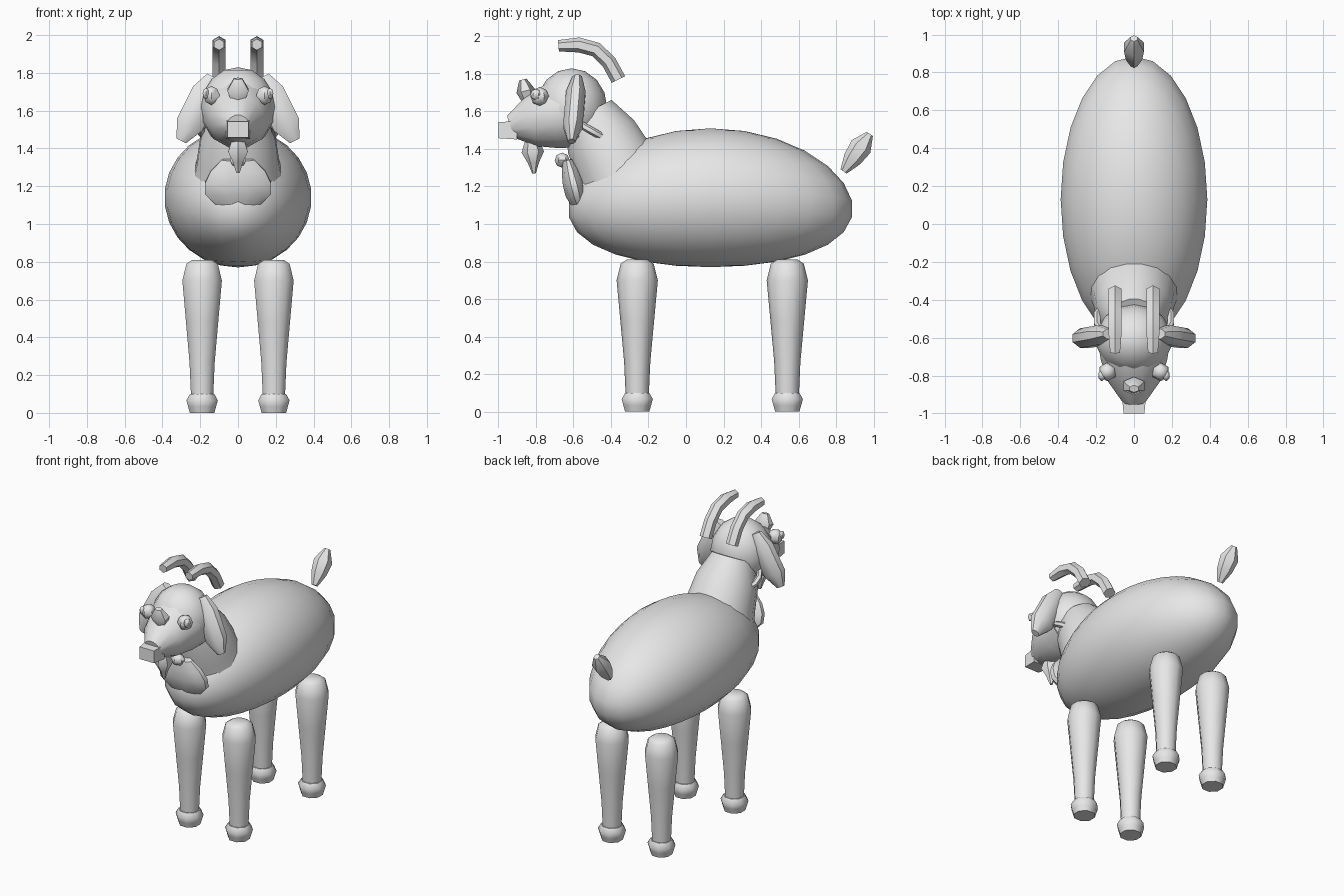
import bpy
import bmesh
from math import sin, cos, pi, radians
from mathutils import Matrix, Vector

default_cube = bpy.data.objects.get("Cube")
if default_cube:
    bpy.data.objects.remove(default_cube, do_unlink=True)

grey = bpy.data.materials.new("plain_grey")
grey.use_nodes = True
grey.diffuse_color = (0.8, 0.8, 0.8, 1)
grey.node_tree.nodes["Principled BSDF"].inputs["Base Color"].default_value = grey.diffuse_color

SIDEWAYS = Vector((1, 0, 0))
LENGTHWAYS = Vector((0, 1, 0))


def finish(name, bm, paired):
    """Turn a bmesh into a smooth shaded object, mirrored when it is one of a pair."""
    bmesh.ops.recalc_face_normals(bm, faces=bm.faces)
    mesh = bpy.data.meshes.new(name)
    bm.to_mesh(mesh)
    bm.free()
    mesh.materials.append(grey)
    part = bpy.data.objects.new(name, mesh)
    bpy.context.collection.objects.link(part)
    bpy.ops.object.select_all(action="DESELECT")
    part.select_set(True)
    bpy.context.view_layer.objects.active = part
    bpy.ops.object.shade_smooth_by_angle(angle=radians(45))
    if paired:
        mirror = part.modifiers.new("mirror", "MIRROR")
        mirror.use_mirror_merge = False
    return part


def ball(name, centre, radii, segments=16, paired=False):
    """Stretched sphere."""
    bm = bmesh.new()
    placement = Matrix.Translation(centre) @ Matrix.Diagonal((*radii, 1))
    bmesh.ops.create_uvsphere(bm, u_segments=segments, v_segments=segments // 2 + 1,
                              radius=1, matrix=placement)
    return finish(name, bm, paired)


def limb(name, start, end, radii, sides=8, arch=(0, 0, 0), axis=SIDEWAYS,
         stretch=1, domed=False, paired=False):
    """Tube with evenly spaced radii, bowed by arch and stretched along axis."""
    start, end, arch = Vector(start), Vector(end), Vector(arch)
    last = len(radii) - 1
    stations = []
    for k, radius in enumerate(radii):
        t = k / last
        centre = start.lerp(end, t) + arch * sin(pi * t)
        heading = (end - start + arch * pi * cos(pi * t)).normalized()
        stations.append((centre, heading, radius))
    if domed:
        centre, heading, radius = stations[-1]
        stations += [(centre + heading * radius * rise, heading, radius * spread)
                     for rise, spread in ((0.8, 0.8), (1, 0.5))]

    bm = bmesh.new()
    rings = []
    for centre, heading, radius in stations:
        normal = axis.cross(heading).normalized()
        angles = [2 * pi * (i + 0.5) / sides for i in range(sides)]
        rings.append([bm.verts.new(centre + radius * (axis * stretch * cos(a) + normal * sin(a)))
                      for a in angles])
    for ring, following in zip(rings, rings[1:]):
        for i in range(sides):
            j = (i + 1) % sides
            bm.faces.new((ring[i], ring[j], following[j], following[i]))
    bm.faces.new(rings[0])
    bm.faces.new(rings[-1])
    return finish(name, bm, paired)


# Barrel body, with both ends drooping a little
middle, half_length = 0.13, 0.76
body = ball("body", (0, middle, 1.14), (0.39, half_length, 0.37), segments=24)
for vertex in body.data.vertices:
    vertex.co.z -= 0.06 * ((vertex.co.y - middle) / half_length) ** 2

# Neck, head and muzzle
limb("neck", (0, -0.32, 1.2), (0, -0.52, 1.6), (0.25, 0.22, 0.2, 0.14), sides=16)
ball("head", (0, -0.61, 1.62), (0.2, 0.19, 0.21), segments=14)
limb("muzzle", (0, -0.6, 1.6), (0, -0.94, 1.52), (0.2, 0.18, 0.14, 0.06), sides=12)

# Face details
limb("nose", (0, -1, 1.5), (0, -0.9, 1.5), (0.06, 0.07), sides=4, stretch=1.3)
limb("forehead_tuft", (0, -0.87, 1.77), (0, -0.84, 1.65), (0.02, 0.05, 0.03),
     sides=6, stretch=1.3)
limb("beard", (0, -0.82, 1.44), (0, -0.81, 1.27), (0.04, 0.06, 0.03, 0.01), sides=6)
ball("eyes", (0.14, -0.78, 1.68), (0.05, 0.05, 0.05), segments=6, paired=True)
ball("pupils", (0.17, -0.8, 1.69), (0.02, 0.03, 0.03), segments=6, paired=True)

# Drooping ears and backswept horns
limb("ears", (0.13, -0.58, 1.78), (0.3, -0.61, 1.44), (0.04, 0.08, 0.08, 0.08, 0.03),
     axis=LENGTHWAYS, stretch=0.7, paired=True)
limb("horns", (0.1, -0.68, 1.95), (0.1, -0.36, 1.77), (0.03, 0.04, 0.04, 0.04, 0.04),
     sides=6, arch=(0, 0.04, 0.07), paired=True)

# Collar straps beside the neck, and the chest bell
limb("collar_straps", (0.16, -0.58, 1.54), (0.16, -0.42, 1.45), [0.02] * 4,
     sides=6, arch=(0.04, 0, 0), paired=True)
limb("chest_bell", (0, -0.57, 1.1), (0, -0.63, 1.34), (0.04, 0.06, 0.06, 0.05, 0.03),
     sides=12, stretch=3)
ball("bell_hanger", (0, -0.66, 1.34), (0.05, 0.04, 0.04), segments=6)

# Upturned tail
limb("tail", (0, 0.84, 1.28), (0, 0.98, 1.48), (0.02, 0.05, 0.06, 0.02), sides=6)

# Tapered legs with flared hooves
across = 0.19
for place, along in (("front", -0.26), ("back", 0.54)):
    limb(place + "_legs", (across, along, 0.05), (across, along, 0.7),
         (0.06, 0.07, 0.09, 0.11), sides=10, domed=True, paired=True)
    limb(place + "_hooves", (across, along, 0), (across, along, 0.1),
         (0.07, 0.08, 0.09, 0.07), paired=True)
